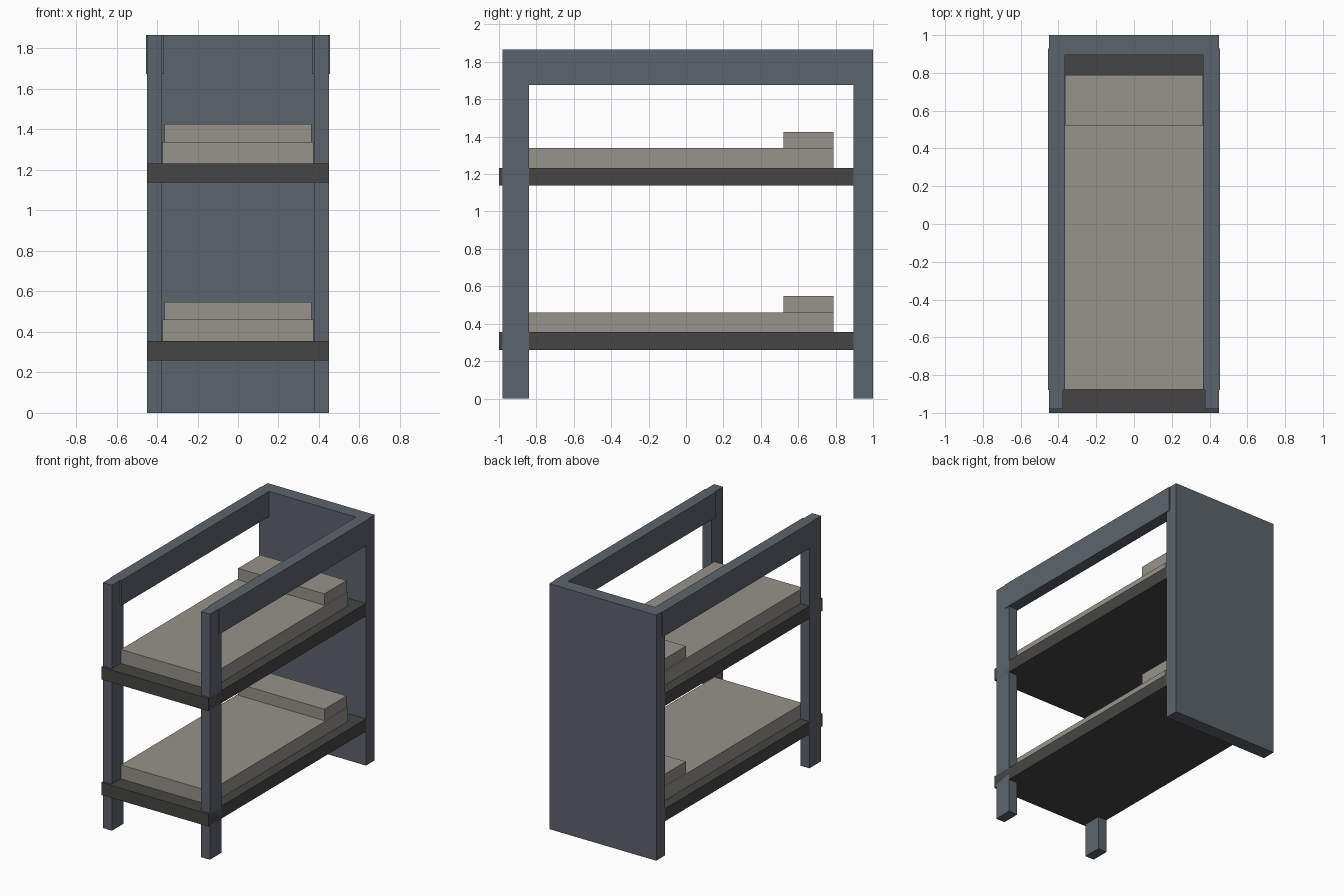
import bpy

if "Cube" in bpy.data.objects:
    bpy.data.objects.remove(bpy.data.objects["Cube"], do_unlink=True)


def make_material(name, rgb):
    mat = bpy.data.materials.new(name)
    mat.use_nodes = True
    color = (*rgb, 1.0)
    mat.diffuse_color = color
    mat.node_tree.nodes["Principled BSDF"].inputs["Base Color"].default_value = color
    return mat


slate = make_material("slate_frame", (0.107, 0.127, 0.15))
charcoal = make_material("charcoal_deck", (0.06, 0.06, 0.058))
linen = make_material("warm_grey_bedding", (0.31, 0.292, 0.258))


def box(name, x, y, z, mat):
    """Flat-sided box from (min, max) pairs on each axis."""
    spans = (x, y, z)
    bpy.ops.mesh.primitive_cube_add(size=1, location=[(a + b) / 2 for a, b in spans])
    obj = bpy.context.object
    obj.name = name
    obj.scale = [b - a for a, b in spans]
    bpy.ops.object.transform_apply(location=False, rotation=False, scale=True)
    obj.data.materials.append(mat)
    return obj


def mirrored(name, x, y, z, mat):
    """Matching left (+x) and right (-x) boxes."""
    box("left_" + name, x, y, z, mat)
    box("right_" + name, (-x[1], -x[0]), y, z, mat)


TOP = 1.867

# Frame: solid back panel, front posts and top side rails
box("back_panel", (-0.45, 0.45), (0.895, 1.0), (0, TOP), slate)
mirrored("front_post", (0.375, 0.45), (-0.98, -0.84), (0, TOP), slate)
mirrored("top_rail", (0.366, 0.455), (-0.88, 0.93), (1.675, TOP), slate)

# Two bunks, each with a deck, mattress and pillow
for level, base in (("lower", 0.26), ("upper", 1.138)):
    deck_top = base + 0.095
    bed_top = deck_top + 0.106
    box(level + "_deck", (-0.45, 0.45), (-1.0, 0.9), (base, deck_top), charcoal)
    box(level + "_mattress", (-0.373, 0.373), (-0.875, 0.788), (deck_top, bed_top), linen)
    box(level + "_pillow", (-0.363, 0.363), (0.52, 0.788), (bed_top, bed_top + 0.087), linen)
